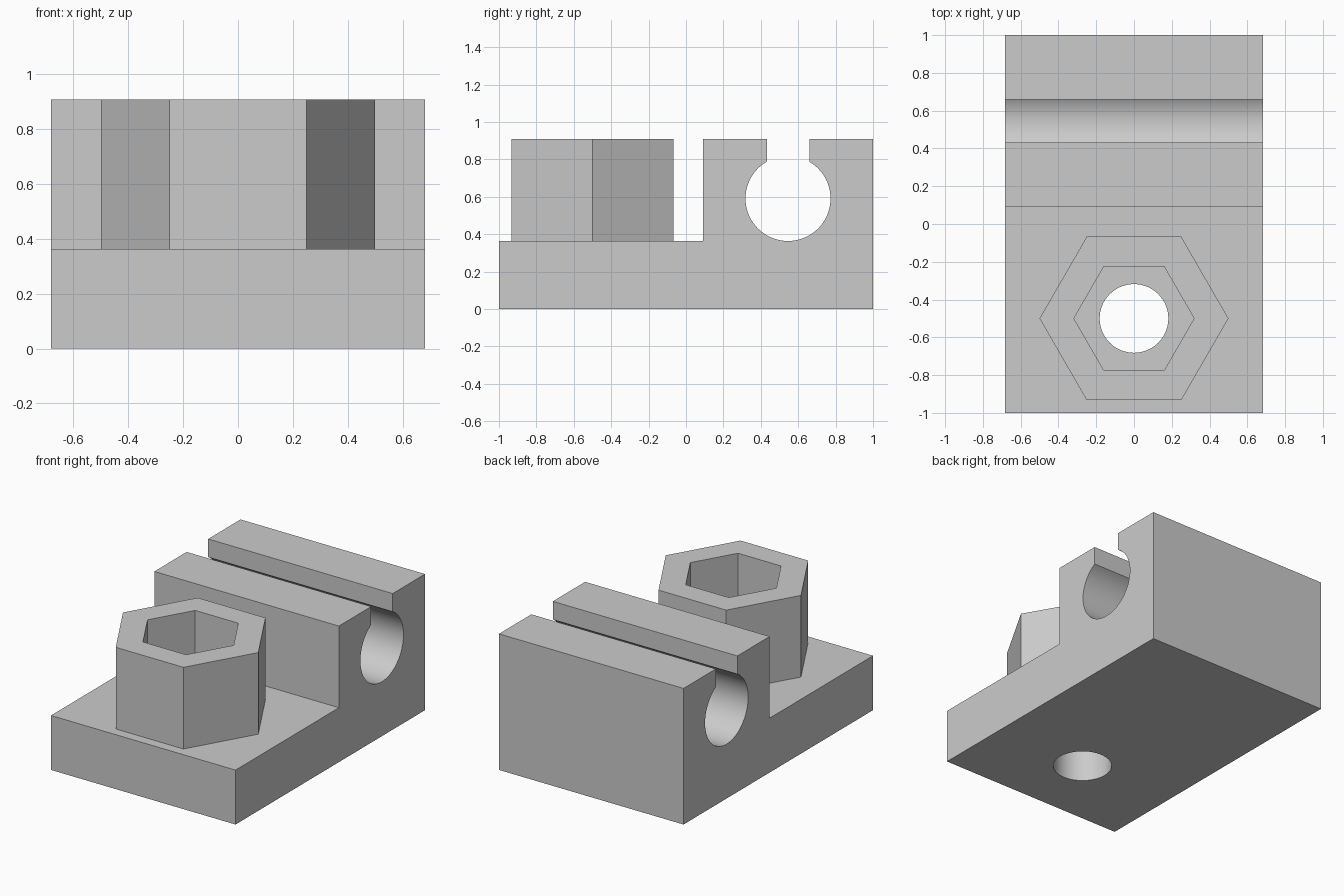
import bpy
import bmesh
from math import sin, cos, pi, radians
from mathutils import Vector

old = bpy.data.objects.get("Cube")
if old:
    bpy.data.objects.remove(old, do_unlink=True)

UNIT = 2 / 11                     # the part is 11 units long
HALF_W = 3.75 * UNIT
BASE_TOP = 2 * UNIT
TOP = 5 * UNIT
BOLT_Y = -0.5

grey = bpy.data.materials.new("grey plastic")
grey.use_nodes = True
grey.diffuse_color = (0.6, 0.6, 0.6, 1)
grey.node_tree.nodes["Principled BSDF"].inputs["Base Color"].default_value = (0.6, 0.6, 0.6, 1)


def make_object(name, bm):
    bmesh.ops.recalc_face_normals(bm, faces=bm.faces)
    mesh = bpy.data.meshes.new(name)
    bm.to_mesh(mesh)
    bm.free()
    mesh.materials.append(grey)
    obj = bpy.data.objects.new(name, mesh)
    bpy.context.collection.objects.link(obj)
    return obj


def extrude_profile(name, points, direction):
    bm = bmesh.new()
    face = bm.faces.new([bm.verts.new(p) for p in points])
    new = bmesh.ops.extrude_face_region(bm, geom=[face], use_keep_orig=True)
    verts = [g for g in new["geom"] if isinstance(g, bmesh.types.BMVert)]
    bmesh.ops.translate(bm, verts=verts, vec=direction)
    return make_object(name, bm)


def polygon(radius, sides, z):
    return [Vector((radius * cos(2 * pi * i / sides),
                    BOLT_Y + radius * sin(2 * pi * i / sides), z)) for i in range(sides)]


def cut(target, name, points, height):
    cutter = extrude_profile(name, points, (0, 0, height))
    cutter.hide_render = True
    mod = target.modifiers.new(name, "BOOLEAN")
    mod.operation = "DIFFERENCE"
    mod.solver = "EXACT"
    mod.object = cutter
    bpy.context.view_layer.objects.active = target
    bpy.ops.object.modifier_apply(modifier=name)
    bpy.data.objects.remove(cutter, do_unlink=True)


# Base plate and rod clamp: one side profile with a slotted round channel
rod_y, rod_z, rod_r = 3 * UNIT, 3.25 * UNIT, 1.25 * UNIT
slot = rod_r / 2
steps = 60
arc = []
for i in range(steps + 1):
    a = radians(30 + 300 * i / steps)
    arc.append((rod_y - rod_r * sin(a), rod_z + rod_r * cos(a)))
outline = [(-1, 0), (-1, BASE_TOP), (UNIT / 2, BASE_TOP), (UNIT / 2, TOP),
           (rod_y - slot, TOP)] + arc + [(rod_y + slot, TOP), (1, TOP), (1, 0)]
body = extrude_profile("clamp_body", [(-HALF_W, y, z) for y, z in outline],
                       (2 * HALF_W, 0, 0))

# Round bolt hole through the base
cut(body, "bolt_hole", polygon(UNIT, 64, -0.1), BASE_TOP + 0.2)

# Hexagonal collar with a hexagonal socket
bm = bmesh.new()
sink = BASE_TOP - 0.02
rings = [[bm.verts.new(p) for p in polygon(r * UNIT, 6, z)]
         for r, z in ((2.75, sink), (2.75, TOP), (1.75, TOP), (1.75, sink))]
for k in range(4):
    a, b = rings[k], rings[(k + 1) % 4]
    for i in range(6):
        j = (i + 1) % 6
        bm.faces.new((a[i], a[j], b[j], b[i]))
make_object("hex_collar", bm)

# Smooth the round channel and hole, keep corners sharp
bpy.ops.object.select_all(action="DESELECT")
body.select_set(True)
bpy.context.view_layer.objects.active = body
bpy.ops.object.shade_smooth_by_angle(angle=radians(25))
